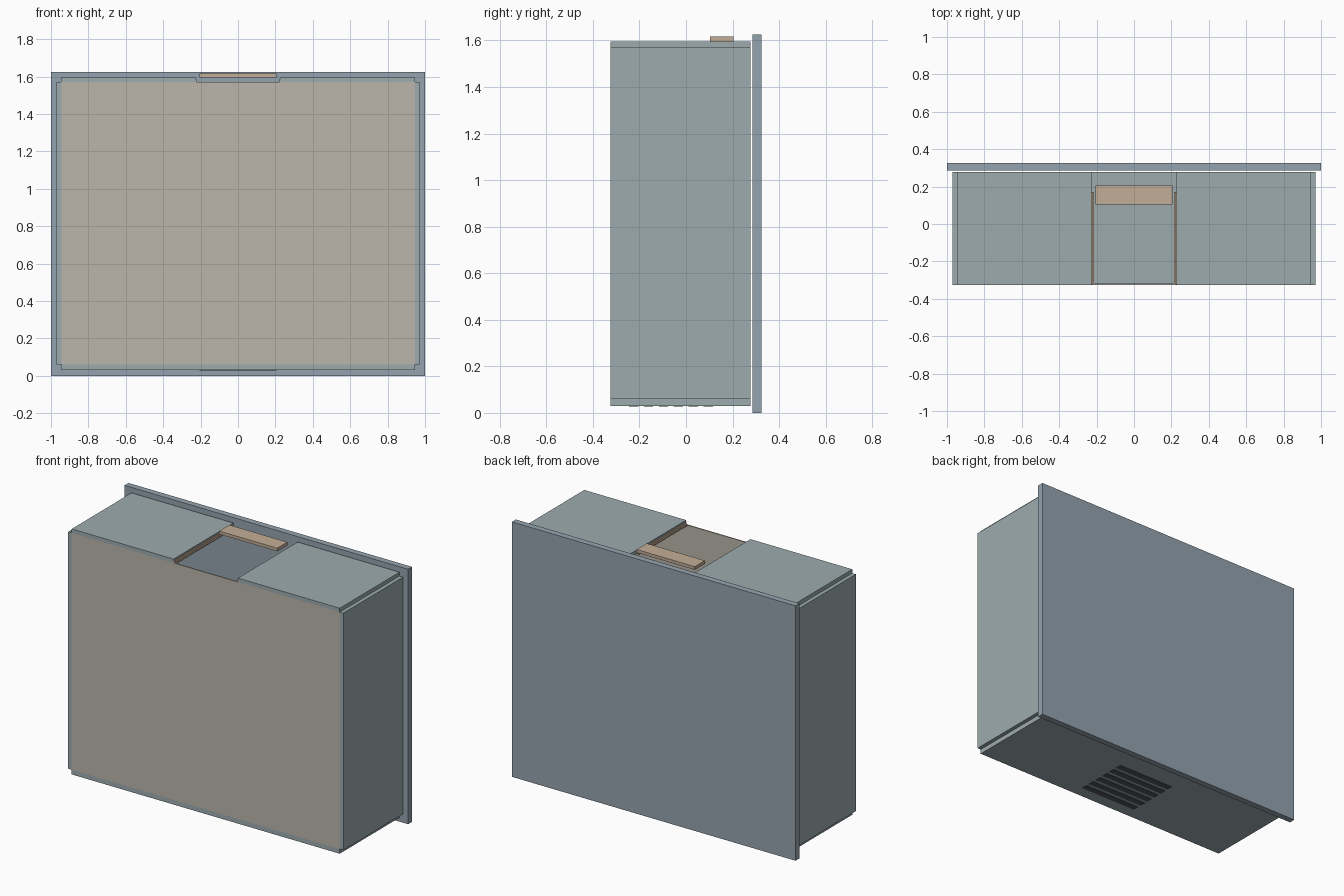
import bpy

if "Cube" in bpy.data.objects:
    bpy.data.objects.remove(bpy.data.objects["Cube"])


def material(name, color):
    m = bpy.data.materials.new(name)
    m.diffuse_color = (*color, 1)
    m.use_nodes = True
    m.node_tree.nodes["Principled BSDF"].inputs["Base Color"].default_value = m.diffuse_color
    return m


def box(name, x, y, z, mat=None):
    """Box spanning the given (min, max) ranges."""
    bpy.ops.mesh.primitive_cube_add(size=1, location=[(a + b) / 2 for a, b in (x, y, z)])
    ob = bpy.context.object
    ob.name = name
    ob.scale = [b - a for a, b in (x, y, z)]
    bpy.ops.object.transform_apply(location=False, rotation=False, scale=True)
    if mat:
        ob.data.materials.append(mat)
    return ob


steel = material("blue_grey", (0.30, 0.37, 0.43))
body = material("green_grey", (0.34, 0.41, 0.43))
dark = material("dark_grey", (0.08, 0.09, 0.10))
tan = material("tan", (0.55, 0.42, 0.31))
pale = material("pale_tan", (0.50, 0.46, 0.41))

DEPTH = (-0.325, 0.277)

# Large back plate, separated from the body by a narrow gap
box("back_plate", (-1, 1), (0.285, 0.325), (0, 1.625), steel)

# Open-backed body shell
box("bottom_panel", (-0.945, 0.945), DEPTH, (0.03, 0.06), body)
box("front_panel", (-0.945, 0.945), (-0.325, -0.318), (0.06, 1.57), pale)

for side, s in (("left", -1), ("right", 1)):
    def span(a, b):
        return tuple(sorted((s * a, s * b)))
    box(side + "_side_panel", span(0.945, 0.97), DEPTH, (0.06, 1.57), body)
    # Top panels either side of the central opening
    box(side + "_top_panel", span(0.227, 0.945), DEPTH, (1.57, 1.595), body)
    # Stepped guide rail along the opening edge
    box(side + "_rail", span(0.221, 0.227), (-0.323, 0.17), (1.57, 1.586), tan)
    box(side + "_rail_lip", span(0.213, 0.227), (-0.323, 0.17), (1.565, 1.572), tan)

# Bar across the top opening
box("top_bar", (-0.205, 0.205), (0.103, 0.205), (1.596, 1.616), tan)

# Vent slats on the underside
for i in range(6):
    y = -0.245 + i * 0.064
    box(f"vent_slat_{i + 1}", (-0.205, 0.205), (y, y + 0.04), (0.027, 0.032), dark)
